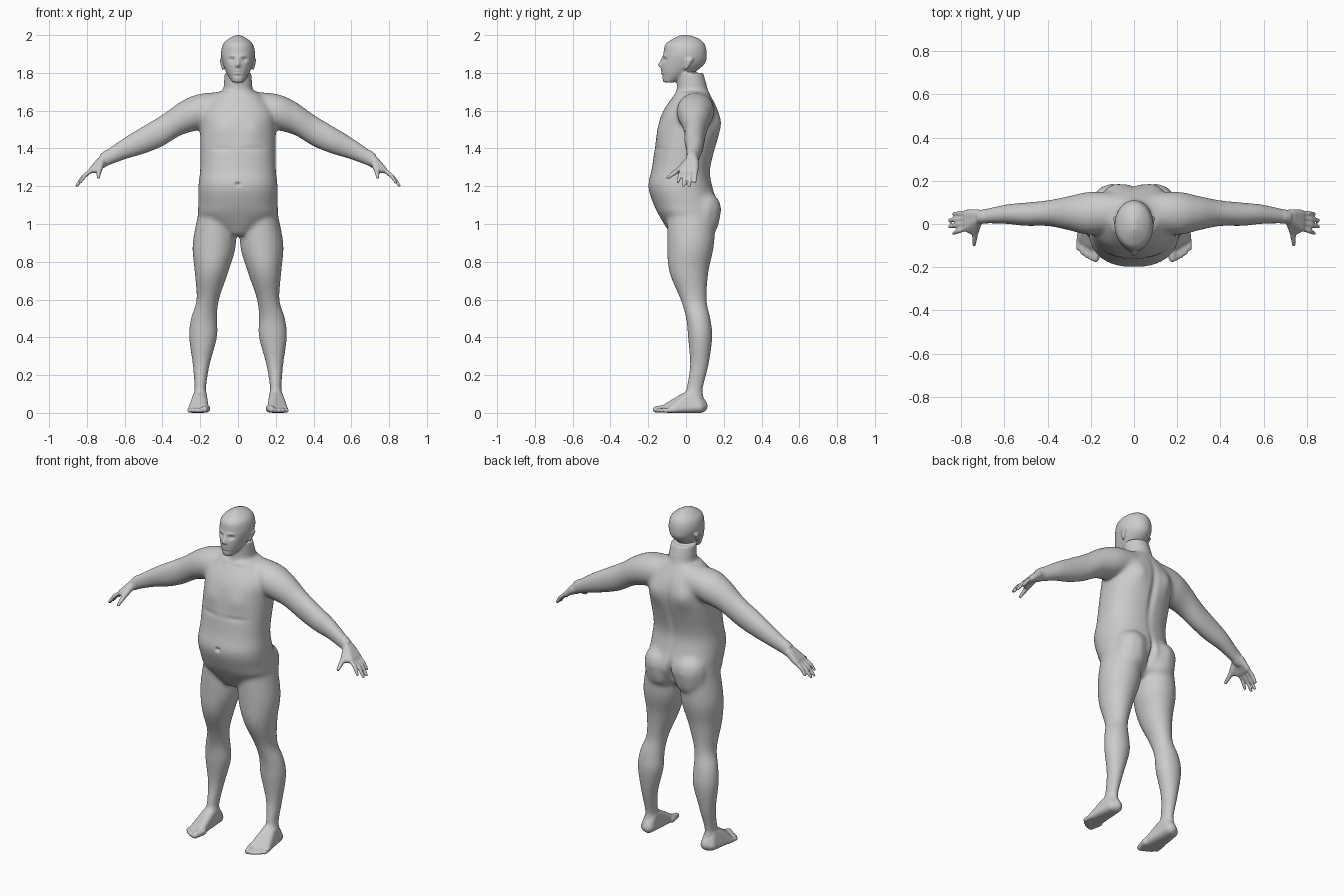
import bpy, bmesh, math
from mathutils import Vector

cube = bpy.data.objects.get("Cube")
if cube:
    bpy.data.objects.remove(cube)

bm = bmesh.new()
SIDES = 40
STEPS = 6
BOTH = (1, -1)
MIDDLE = (1,)


def blend(before, start, end, after, t):
    """Catmull-Rom blend between start and end."""
    slope = end - before
    bend = before + before - start * 5 + end * 4 - after
    twist = (start - end) * 3 + after - before
    return start + t / 2 * (slope + t * (bend + t * twist))


def spline(rows):
    """Smooth extra rows between the given rows."""
    padded = [rows[0], *rows, rows[-1]]
    smooth = []
    for window in zip(padded, padded[1:], padded[2:], padded[3:]):
        for step in range(STEPS):
            smooth.append([blend(*column, step / STEPS) for column in zip(*window)])
    return smooth + [rows[-1]]


def signed_power(value, power):
    return math.copysign(abs(value) ** (2 / power), value)


def loft(rows, place, power=2, sides=MIDDLE):
    """Skin rows of (position, low u, high u, low v, high v) with rounded sections."""
    for side in sides:
        rings = []
        for position, low_u, high_u, low_v, high_v in spline(rows):
            ring = []
            for index in range(SIDES):
                angle = math.tau * index / SIDES
                wide = signed_power(math.cos(angle), power)
                deep = signed_power(math.sin(angle), power)
                u = (low_u + high_u + (high_u - low_u) * wide) / 2
                v = (low_v + high_v + (high_v - low_v) * deep) / 2
                x, y, z = place(position, u, v)
                ring.append(bm.verts.new((side * x, y, z)))
            rings.append(ring)
        for ring, upper in zip(rings, rings[1:]):
            for index in range(SIDES):
                before = index - 1
                bm.faces.new((ring[before], ring[index], upper[index], upper[before]))
        bm.faces.new(rings[0])
        bm.faces.new(rings[-1])


def hull(*balls, sides=BOTH):
    """Wrap a tight skin around balls of (x, y, z, radius)."""
    for side in sides:
        wrap = bmesh.new()
        for x, y, z, radius in balls:
            made = bmesh.ops.create_icosphere(wrap, subdivisions=2, radius=radius)
            bmesh.ops.translate(wrap, verts=made["verts"], vec=(side * x, y, z))
        bmesh.ops.delete(wrap, geom=wrap.edges[:], context="EDGES_FACES")
        bmesh.ops.convex_hull(wrap, input=wrap.verts[:])
        copies = {vert: bm.verts.new(vert.co) for vert in wrap.verts if vert.link_faces}
        for face in wrap.faces:
            bm.faces.new([copies[vert] for vert in face.verts])
        wrap.free()


def upright(position, u, v):
    return u, v, position


def sideways(position, u, v):
    return position, u, v


def centred(rows):
    """Expand (height, half width, front, back) to full loft rows."""
    return [(height, -width, width, front, back) for height, width, front, back in rows]


# torso with belly
loft(centred([
    (.94, .05, -.08, .08), (1.04, .2, -.14, .16), (1.1, .21, -.17, .17),
    (1.2, .21, -.2, .14), (1.3, .2, -.18, .13), (1.5, .2, -.15, .18),
    (1.6, .19, -.12, .17), (1.7, .11, -.05, .12)]), upright, 2.3)

# neck
loft(centred([(1.6, .1, -.07, .14), (1.7, .08, -.05, .12), (1.8, .07, -.05, .09)]), upright)

# head
loft(centred([
    (1.75, .03, -.12, -.06), (1.8, .06, -.13, .04), (1.85, .08, -.13, .1),
    (1.9, .09, -.12, .11), (1.95, .08, -.11, .1), (1.98, .05, -.07, .07),
    (2, .01, -.03, .02)]), upright)

# nose, lips and ears
hull((0, -.12, 1.88, .007), (0, -.143, 1.84, .008),
     (.012, -.125, 1.835, .008), (-.012, -.125, 1.835, .008), sides=MIDDLE)
for height in (1.81, 1.798):
    hull((0, -.13, height, .007), (.02, -.12, height, .005), (-.02, -.12, height, .005),
         sides=MIDDLE)
hull((.09, .03, 1.87, .008), (.085, 0, 1.87, .007), (.08, 0, 1.82, .007))

# arms
loft([(.05, -.02, .14, 1.55, 1.7), (.2, -.05, .15, 1.5, 1.69), (.3, -.03, .13, 1.47, 1.65),
      (.4, -.01, .11, 1.41, 1.58), (.5, -.01, .1, 1.37, 1.52), (.6, 0, .09, 1.34, 1.46),
      (.73, 0, .06, 1.29, 1.37)], sideways, sides=BOTH)

# hands: fingers fan out from the palm, then the thumb
finger = .012
knuckles = []
for index in range(4):
    spread = index - 1.5
    arch = spread * spread / 100
    knuckle = Vector((.775, .015 + .024 * spread, 1.285))
    tip = Vector((.857 - arch, .002 + .03 * spread, 1.2 + arch))
    joint = knuckle.lerp(tip, .5) + Vector((.005, 0, .005))
    hull((*knuckle, finger), (*joint, finger))
    hull((*joint, finger), (*tip, .009))
    knuckles.append((*knuckle, .016))
wrist = (.725, .015, 1.33, .025)
thumb_base = (.735, -.04, 1.285, .016)
hull(wrist, (.725, .045, 1.33, .025), *knuckles)
hull(wrist, thumb_base, knuckles[0])
hull(thumb_base, (.74, -.095, 1.247, .01))

# legs
loft([(1.1, .03, .2, -.1, .15), (.9, .01, .24, -.1, .15), (.75, .05, .23, -.09, .12),
      (.6, .1, .22, -.03, .11), (.5, .11, .25, 0, .13), (.4, .11, .26, .01, .14),
      (.25, .15, .24, .02, .12), (.12, .17, .23, 0, .09), (.05, .17, .23, 0, .1)],
     upright, sides=BOTH)

# buttocks and kneecaps
hull((.1, .09, 1.08, .1), (.1, .08, 1.02, .1))
hull((.16, 0, .63, .035), (.16, .01, .58, .03))

# feet and toes
hull((.196, .08, .036, .036), (.2, .04, .1, .036), (.2, 0, .07, .03),
     (.18, -.1, .026, .026), (.245, -.07, .02, .02), (.22, .07, .03, .03))
for index in range(5):
    radius = finger if index else .018
    across = .178 + .02 * index
    ahead = -.16 + .003 * index * index
    root = radius + .005
    hull((across, ahead, radius, radius), (across - .01, ahead + .06, root, root))

# fuse every part into one skin
mesh = bpy.data.meshes.new("body")
bmesh.ops.recalc_face_normals(bm, faces=bm.faces[:])
bm.to_mesh(mesh)
bm.free()
body = bpy.data.objects.new("body", mesh)
bpy.context.collection.objects.link(body)
bpy.context.view_layer.objects.active = body
body.select_set(True)
remesh = body.modifiers.new("fuse", "REMESH")
remesh.mode = "VOXEL"
remesh.voxel_size = .006
bpy.ops.object.modifier_apply(modifier=remesh.name)
bm = bmesh.new()
bm.from_mesh(body.data)


def relax(verts, times):
    for repeat in range(times):
        bmesh.ops.smooth_vert(bm, verts=verts, factor=.5,
                              use_axis_x=True, use_axis_y=True, use_axis_z=True)


# blend joints strongly on the trunk, lightly on face, hands and feet
relax(bm.verts[:], 3)
relax([vert for vert in bm.verts if .1 < vert.co.z < 1.74 and abs(vert.co.x) < .7], 30)

# sculpted details: centre, width, height, push towards the back
strokes = [
    ((0, -.19, 1.21), .012, .01, .016),     # navel
    ((0, .17, 1.03), .014, .08, -.035),     # cleft
    ((0, .17, 1.4), .02, .2, -.012),        # spine
    ((.1, .17, 1.53), .05, .07, .014),      # shoulder blades
    ((.09, -.14, 1.5), .06, .05, -.008),    # chest
    ((.1, -.17, 1.4), .08, .015, .005),     # chest fold
    ((.06, -.07, 1.69), .04, .01, -.006),   # collarbones
    ((.033, -.12, 1.87), .015, .01, .012),  # eye sockets
    ((.03, -.12, 1.89), .02, .006, -.005),  # brows
    ((0, -.13, 1.804), .02, .004, .005),    # mouth
    ((0, -.12, 1.785), .025, .006, .005),   # chin fold
]
DEPTH = .05
for vert in bm.verts:
    spot = Vector((abs(vert.co.x), vert.co.y, vert.co.z))
    for centre, width, height, push in strokes:
        gap = spot - Vector(centre)
        reach = Vector((gap.x / width, gap.y / DEPTH, gap.z / height)).length_squared
        if reach < 6:
            vert.co.y += push * math.exp(-reach)
bm.to_mesh(body.data)
bm.free()

# one plain skin colour
grey = bpy.data.materials.new("light grey")
grey.use_nodes = True
colour = (.6, .6, .6, 1)
grey.diffuse_color = colour
grey.node_tree.nodes["Principled BSDF"].inputs["Base Color"].default_value = colour
body.data.materials.append(grey)
bpy.ops.object.shade_smooth()
